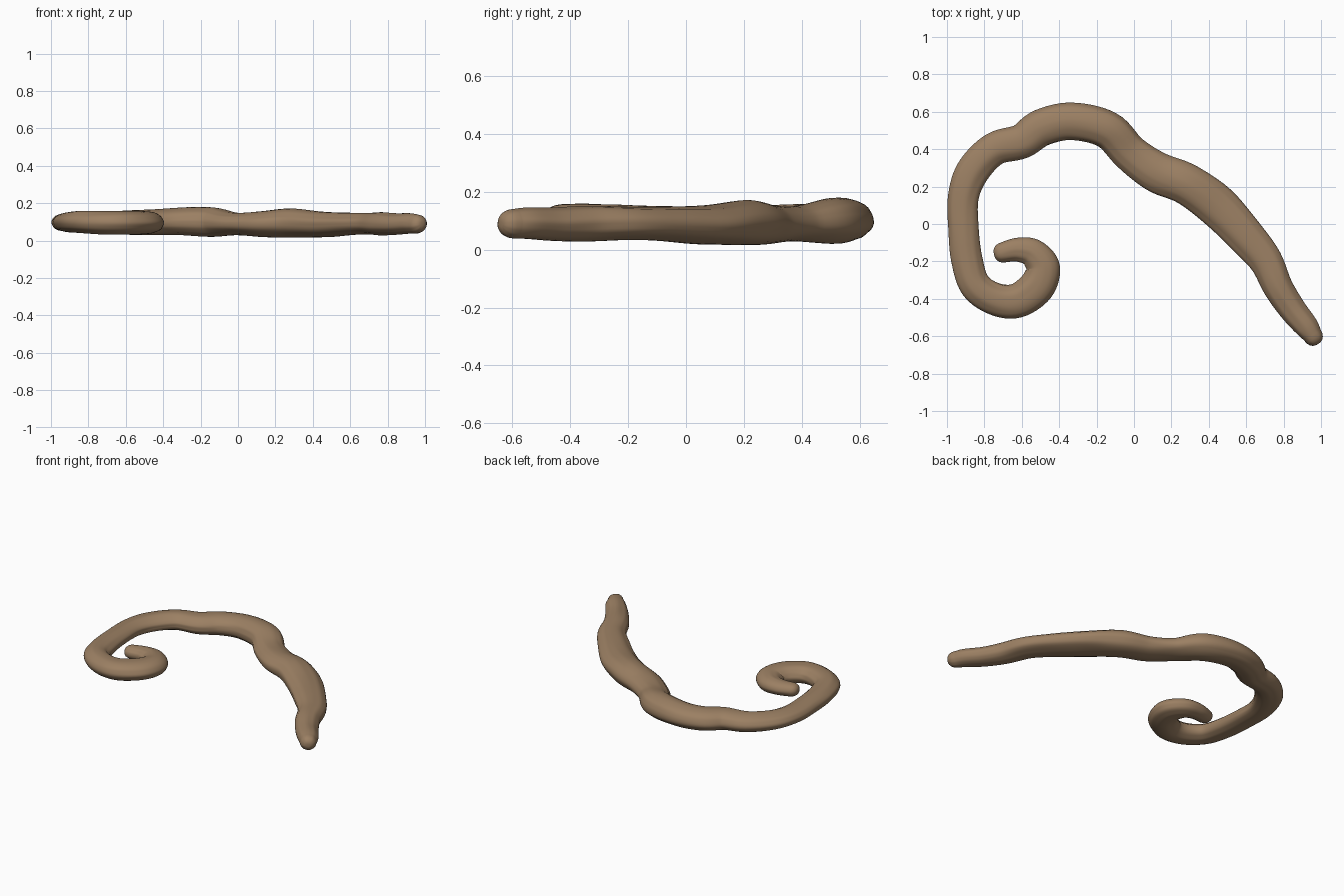
import bpy, bmesh, math
from mathutils import Vector, noise

if "Cube" in bpy.data.objects:
    bpy.data.objects.remove(bpy.data.objects["Cube"])

# Centreline from straight tip to curled tip: x, y, width, bottom z, top z
P = [
    (0.955, -0.595, 0.105, .04, .14), (0.92, -0.545, 0.13, .038, .145),
    (0.845, -0.455, 0.145, .03, .145), (0.77, -0.34, 0.16, .03, .15),
    (0.705, -0.20, 0.18, .035, .15), (0.605, -0.075, 0.20, .03, .15),
    (0.455, 0.085, 0.225, .018, .155), (0.285, 0.21, 0.22, .015, .17),
    (0.12, 0.28, 0.215, .022, .155), (-0.02, 0.38, 0.20, .03, .15),
    (-0.145, 0.505, 0.205, .022, .178), (-0.335, 0.548, 0.20, .03, .172),
    (-0.49, 0.515, 0.20, .03, .165), (-0.60, 0.44, 0.185, .035, .16),
    (-0.745, 0.40, 0.177, .04, .157), (-0.855, 0.29, 0.178, .045, .152),
    (-0.91, 0.15, 0.165, .048, .15), (-0.912, -0.02, 0.16, .048, .15),
    (-0.895, -0.185, 0.165, .045, .152), (-0.85, -0.325, 0.165, .04, .157),
    (-0.745, -0.40, 0.172, .035, .158), (-0.625, -0.41, 0.182, .033, .158),
    (-0.52, -0.335, 0.19, .035, .157), (-0.487, -0.235, 0.18, .038, .155),
    (-0.54, -0.157, 0.155, .043, .152), (-0.62, -0.138, 0.128, .05, .148),
    (-0.70, -0.152, 0.108, .055, .143),
]
SEG, STEPS = 40, 7


def spline(pts, i, t):
    a, b, c, d = (pts[max(0, min(len(pts) - 1, i + k))] for k in (-1, 0, 1, 2))
    return [0.5 * (2 * q + (r - p) * t + (2 * p - 5 * q + 4 * r - s) * t * t
                   + (3 * q - p - 3 * r + s) * t ** 3) for p, q, r, s in zip(a, b, c, d)]


rows = [spline(P, i, k / STEPS) for i in range(len(P) - 1) for k in range(STEPS)]
rows.append(list(P[-1]))

# Stations: (centre, direction, half width, bottom, top)
stations = []
for i, (x, y, w, lo, hi) in enumerate(rows):
    a, b = rows[max(i - 1, 0)], rows[min(i + 1, len(rows) - 1)]
    d = Vector((b[0] - a[0], b[1] - a[1], 0)).normalized()
    stations.append((Vector((x, y, 0)), d, w / 2, lo, hi))


# Blunt rounded tips
def cap(st, sign, length):
    c, d, w, lo, hi = st
    mid, h = (lo + hi) / 2, (hi - lo) / 2
    out = []
    for a in (20, 40, 58, 72, 82):
        s, f = math.sin(math.radians(a)), math.cos(math.radians(a)) ** 0.8
        out.append((c + d * sign * length * s, d, w * f, mid - h * f, mid + h * f))
    return out


stations = cap(stations[0], -1, 0.055)[::-1] + stations + cap(stations[-1], 1, 0.05)

# Gnarled branch skin: rounded section with lengthwise grooves and knots
bm = bmesh.new()
rings = []
for i, (c, d, w, lo, hi) in enumerate(stations):
    side = Vector((-d.y, d.x, 0))
    mid, h = (lo + hi) / 2, (hi - lo) / 2
    ring = []
    for j in range(SEG):
        a = 2 * math.pi * j / SEG
        ca, sa = math.cos(a), math.sin(a)
        # stretched along the branch so the grain runs lengthwise
        grain = noise.noise(Vector((ca * 2.6, sa * 2.6, i * 0.045)))
        lump = noise.noise((c + side * ca * w) * 5 + Vector((0, 0, sa)))
        twist = 0.3 + 0.4 * math.sin(i * 0.04)
        groove = math.exp(-((math.sin((a - twist) / 2)) / 0.05) ** 2)
        k = 1 + 0.07 * grain + 0.05 * lump - 0.06 * groove
        p = c + side * (w * ca * (1 + (k - 1) * 0.6))
        p.z = max(0, mid + h * sa * k)
        ring.append(bm.verts.new(p))
    rings.append(ring)
for r, s in zip(rings, rings[1:]):
    for j in range(SEG):
        n = (j + 1) % SEG
        bm.faces.new((r[j], r[n], s[n], s[j]))
bm.faces.new(rings[0])
bm.faces.new(rings[-1][::-1])
bmesh.ops.recalc_face_normals(bm, faces=bm.faces)
me = bpy.data.meshes.new("curled_branch")
bm.to_mesh(me)
bm.free()
me.shade_smooth()

bark = bpy.data.materials.new("brown wood")
bark.diffuse_color = (0.33, 0.215, 0.125, 1)
bark.use_nodes = True
bark.node_tree.nodes["Principled BSDF"].inputs["Base Color"].default_value = bark.diffuse_color
me.materials.append(bark)
branch = bpy.data.objects.new("curled_branch", me)
bpy.context.collection.objects.link(branch)
